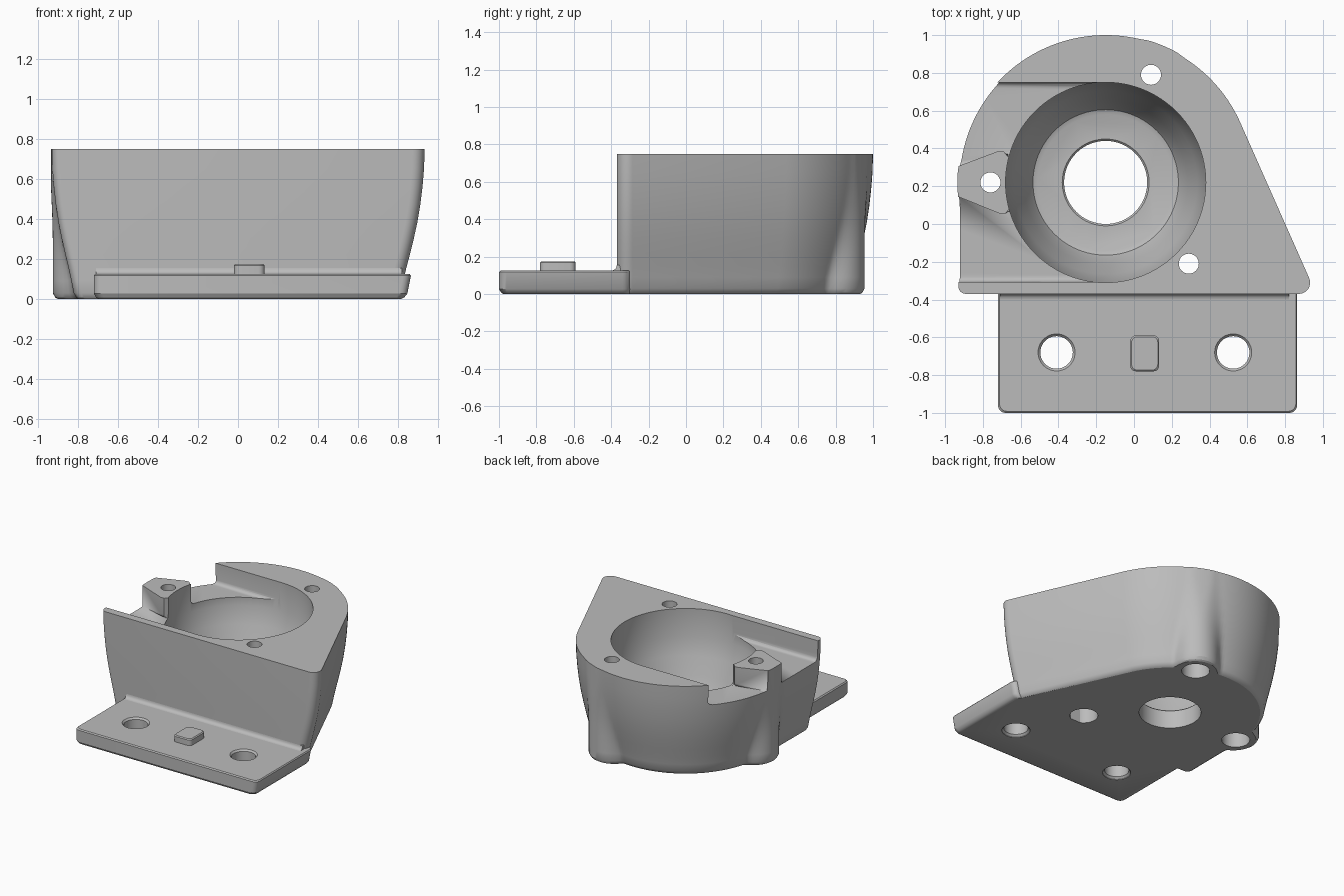
import bpy, bmesh
from math import sin, cos, pi, radians, atan2, hypot, sqrt
from mathutils import Matrix

cube = bpy.data.objects.get("Cube")
if cube:
    bpy.data.objects.remove(cube, do_unlink=True)

grey = bpy.data.materials.new("plain grey")
grey.use_nodes = True
grey.diffuse_color = (0.5, 0.5, 0.5, 1)
grey.node_tree.nodes["Principled BSDF"].inputs["Base Color"].default_value = (0.5, 0.5, 0.5, 1)

CX, CY = -0.15, 0.22          # bowl centre
TOP, FRONT = 0.75, -0.37
BOSSES = [(-0.76, 0.22), (0.09, 0.79), (0.29, -0.21)]
OUTER_BOSSES = BOSSES[:2]
PLATE_HOLES = [(-0.41, -0.68), (0.525, -0.68)]


def finish(name, bm):
    bmesh.ops.recalc_face_normals(bm, faces=bm.faces)
    mesh = bpy.data.meshes.new(name)
    bm.to_mesh(mesh)
    bm.free()
    mesh.materials.append(grey)
    ob = bpy.data.objects.new(name, mesh)
    bpy.context.collection.objects.link(ob)
    return ob


def loft(name, layers, floor_round=0):
    """Skin a stack of (outline, z) layers and close both ends."""
    bm = bmesh.new()
    rings = [[bm.verts.new((x, y, z)) for x, y in pts] for pts, z in layers]
    n = len(rings[0])
    for a, b in zip(rings, rings[1:]):
        for i in range(n):
            j = (i + 1) % n
            bm.faces.new((a[i], a[j], b[j], b[i]))
    base = bm.faces.new(rings[0][::-1])
    bm.faces.new(rings[-1])
    if floor_round:
        bmesh.ops.bevel(bm, geom=list(base.edges), offset=floor_round,
                        segments=4, profile=0.5, affect='EDGES')
    return finish(name, bm)


def arc(x, y, r, a0, a1, n):
    steps = [radians(a0 + (a1 - a0) * i / n) for i in range(n + 1)]
    return [(x + r * cos(a), y + r * sin(a)) for a in steps]


def turned(name, x, y, profile, n=48):
    """Stack of circles given as (radius, z)."""
    return loft(name, [(arc(x, y, r, 0, 360 - 360 / n, n - 1), z) for r, z in profile])


def rounded_rect(x0, x1, y0, y1, r):
    return (arc(x1 - r, y1 - r, r, 0, 90, 5) + arc(x0 + r, y1 - r, r, 90, 180, 5)
            + arc(x0 + r, y0 + r, r, 180, 270, 5) + arc(x1 - r, y0 + r, r, 270, 360, 5))


def cut(ob, cutters):
    for c in cutters:
        c.hide_render = True
        mod = ob.modifiers.new("cut", 'BOOLEAN')
        mod.operation, mod.solver, mod.object = 'DIFFERENCE', 'EXACT', c
        bpy.context.view_layer.objects.active = ob
        bpy.ops.object.modifier_apply(modifier=mod.name)
        bpy.data.objects.remove(c, do_unlink=True)


def smooth(ob):
    bpy.ops.object.select_all(action='DESELECT')
    ob.select_set(True)
    bpy.context.view_layer.objects.active = ob
    bpy.ops.object.shade_smooth_by_angle(angle=radians(28))


def boss_reach(angle):
    """Distance from the bowl centre to the far side of a boss column."""
    best = 0
    for bx, by in OUTER_BOSSES:
        dist = hypot(bx - CX, by - CY)
        da = angle - atan2(by - CY, bx - CX)
        da = atan2(sin(da), cos(da))
        side = 0.165 ** 2 - (dist * sin(da)) ** 2
        if side > 0 and cos(da) > 0:
            best = max(best, dist * cos(da) + sqrt(side))
    return best


def hull(d, inset):
    """Housing outline drawn in by d, with the boss columns blended in."""
    nx, ny = cos(radians(23.9)), sin(radians(23.9))
    rc, rl = 0.06, 0.04
    corner_x = (0.732 - d - rc - ny * (FRONT + rc)) / nx
    side_x = CX - 0.78 + d
    pts = arc(CX, CY, 0.78 - d, 23.9, 180, 90)
    low = FRONT + rl
    pts += [(side_x, CY + (low - CY) * i / 24) for i in range(1, 24)]
    pts += arc(side_x + rl, low, rl, 180, 270, 6)
    pts += arc(corner_x, FRONT + rc, rc, -90, 23.9, 8)
    out, k = [], 0.045
    for x, y in pts:
        r, a = hypot(x - CX, y - CY), atan2(y - CY, x - CX)
        b = boss_reach(a)
        h = max(k - abs(r - b), 0) / k
        blend = max(r, b) + h * h * k / 4
        r = max(r, min(blend, 0.785)) - inset
        out.append((CX + r * cos(a), CY + r * sin(a)))
    return out


# Housing: drafted hull with rounded lower edge
draft = [(0, 0.115, 0.025), (0.008, 0.113, 0.012), (0.03, 0.11, 0), (0.09, 0.098, 0),
         (0.15, 0.085, 0), (0.22, 0.068, 0), (0.3, 0.05, 0), (0.38, 0.034, 0),
         (0.47, 0.02, 0), (0.56, 0.01, 0), (0.65, 0.003, 0), (TOP, 0, 0)]
housing = loft("housing", [(hull(d, inset), z) for z, d, inset in draft])

# Bowl, bore and side recess (the lug is left standing between the two pockets)
bowl = turned("bowl_cutter", CX, CY, [(0.36, 0.15), (0.385, 0.16), (0.4, 0.185),
              (0.435, 0.27), (0.485, 0.4), (0.53, 0.53), (0.53, 0.9)], 96)
bore = turned("bore_cutter", CX, CY, [(0.22, -0.1), (0.22, 0.14), (0.232, 0.152), (0.232, 0.3)], 64)
pocket_back = [(-1.3, 0.75), (-1.3, 0.18), (-0.92, 0.31), (-0.72, 0.385), (-0.69, 0.385),
               (-0.67, 0.36), (-0.3, 0.36), (-0.17, 0.75)]
pocket_front = [(-1.3, -0.308), (-0.17, -0.308), (-0.3, 0.08), (-0.66, 0.08), (-0.68, 0.055),
                (-0.71, 0.055), (-0.92, 0.14), (-1.3, 0.29)]
pockets = [loft(n, [(p, 0.59), (p, 0.9)], 0.03)
           for n, p in (("pocket_back", pocket_back), ("pocket_front", pocket_front))]
screws = [turned("screw_cutter", x, y, [(0.1, -0.1), (0.1, 0.22), (0.053, 0.221), (0.053, 0.9)], 32)
          for x, y in BOSSES]
cut(housing, [bowl, bore] + pockets + screws)
smooth(housing)

# Mounting plate, its outer end leaning slightly
plate_layers = []
for z, inset in ((0, 0.025), (0.008, 0.011), (0.027, 0), (0.117, 0), (0.125, 0.008)):
    right = 0.84 + 0.2 * z
    plate_layers.append((rounded_rect(-0.72 + inset, right - inset, -1 + inset, -0.3, 0.04), z))
plate = loft("mounting_plate", plate_layers)
cut(plate, [turned("hole_cutter", x, y, [(0.1, -0.1), (0.1, 0.004), (0.086, 0.018),
            (0.086, 0.112), (0.099, 0.126), (0.099, 0.3)]) for x, y in PLATE_HOLES])
smooth(plate)

# Locating tab on the plate
tab = loft("locating_tab", [(rounded_rect(-0.02 + i, 0.133 - i, -0.78 + i, -0.59 - i, 0.03), z)
                            for z, i in ((0.1, 0), (0.168, 0), (0.175, 0.007))])
smooth(tab)

# Cove where the plate meets the housing
cove_pts = [(FRONT + 0.02, 0.12)] + arc(FRONT - 0.03, 0.155, 0.03, 270, 360, 5) + [(FRONT + 0.02, 0.155)]
cove = loft("cove", [(cove_pts, -0.71), (cove_pts, 0.82)])
cove.data.transform(Matrix(((0, 0, 1, 0), (1, 0, 0, 0), (0, 1, 0, 0), (0, 0, 0, 1))))
smooth(cove)
